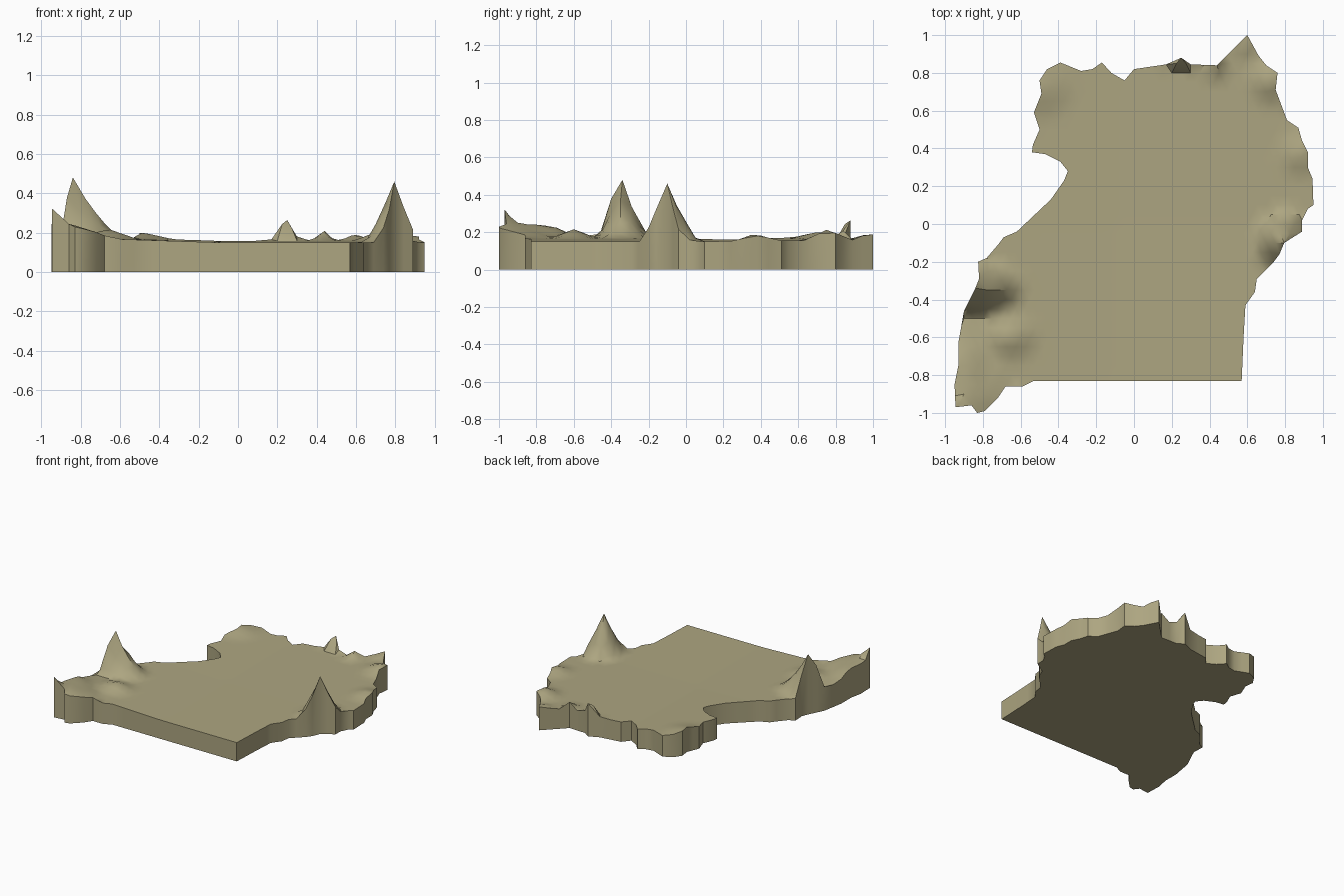
import bpy, bmesh, math
from mathutils import Vector
from mathutils.geometry import delaunay_2d_cdt

if "Cube" in bpy.data.objects:
    bpy.data.objects.remove(bpy.data.objects["Cube"])

# Coastline of the plateau, clockwise from the north-east tip
OUTLINE = [
    (.60, 1), (.66, .89), (.70, .84), (.76, .80), (.75, .71), (.78, .63), (.81, .55),
    (.87, .51), (.89, .44), (.92, .38), (.92, .30), (.945, .24), (.95, .10), (.92, .08),
    (.89, .02), (.89, -.04), (.795, -.10), (.77, -.16), (.74, -.20), (.69, -.25),
    (.65, -.29), (.64, -.36), (.59, -.43), (.58, -.60), (.57, -.83), (-.53, -.83),
    (-.59, -.86), (-.68, -.86), (-.72, -.92), (-.79, -.99), (-.83, -1), (-.86, -.96),
    (-.945, -.97), (-.95, -.85), (-.93, -.75), (-.93, -.63), (-.90, -.46), (-.87, -.40),
    (-.84, -.34), (-.82, -.29), (-.825, -.20), (-.78, -.18), (-.72, -.11), (-.69, -.07),
    (-.62, -.04), (-.44, .13), (-.37, .23), (-.35, .28), (-.39, .33), (-.47, .37),
    (-.54, .38), (-.535, .42), (-.50, .50), (-.53, .59), (-.49, .69), (-.50, .76),
    (-.46, .82), (-.39, .855), (-.28, .81), (-.22, .82), (-.17, .855), (-.12, .80),
    (-.05, .76), (0, .82), (.17, .845), (.25, .88), (.30, .845), (.44, .84),
]

# Hills: x, y, height, x radius, y radius, steepness
HILLS = [
    (-.84, -.34, .31, .27, .15, 1.5), (-.87, -.40, .07, .06, .04, 1),   # west peak
    (.795, -.10, .31, .15, .17, 1.2),                                   # east peak
    (-.90, -.93, .09, .28, .30, 1), (-.945, -.97, .08, .08, .05, 1),    # south-west
    (-.66, -.60, .05, .16, .12, 1), (-.92, -.70, .04, .15, .2, 1),
    (.24, .87, .13, .08, .07, 1), (.43, .84, .06, .06, .08, 1),         # north rim
    (.60, .97, .04, .08, .10, 1), (.73, .76, .06, .14, .13, 1),
    (.88, .37, .04, .12, .12, 1), (-.50, .72, .035, .18, .16, 1),
]


def height(x, y):
    z = .15 + .02 * min(1, max(0, -x - .1) / .6) + .01 * max(0, y)
    for hx, hy, h, rx, ry, p in HILLS:
        z += h * max(0, 1 - math.hypot((x - hx) / rx, (y - hy) / ry)) ** p
    return z


# Split long border edges
border = []
for a, b in zip(OUTLINE, OUTLINE[1:] + OUTLINE[:1]):
    a, b = Vector(a), Vector(b)
    n = max(1, math.ceil((b - a).length / .1))
    border += [a.lerp(b, i / n) for i in range(n)]
count = len(border)

# Inner points on a staggered grid, clear of the border
step = .05
inner = []
for j in range(-20, 21):
    for i in range(-20, 21):
        p = Vector(((i + .5 * (j % 2)) * step, j * step))
        if min((p - q).length for q in border) > .025:
            inner.append(p)

edges = [(i, (i + 1) % count) for i in range(count)]
pts, _, tris, *_ = delaunay_2d_cdt(border + inner, edges, [], 1, 1e-5)

# Terrain surface
bm = bmesh.new()
vs = [bm.verts.new((p.x, p.y, height(p.x, p.y))) for p in pts]
for t in tris:
    bm.faces.new([vs[i] for i in t])
bmesh.ops.delete(bm, geom=[v for v in bm.verts if not v.link_faces], context='VERTS')

# Side walls and flat underside
rim = [e for e in bm.edges if e.is_boundary]
new = bmesh.ops.extrude_edge_only(bm, edges=rim)['geom']
for v in new:
    if isinstance(v, bmesh.types.BMVert):
        v.co.z = 0
low = [e for e in new if isinstance(e, bmesh.types.BMEdge) and e.is_boundary]
bmesh.ops.edgeloop_fill(bm, edges=low)
bmesh.ops.recalc_face_normals(bm, faces=bm.faces)

mesh = bpy.data.meshes.new("relief_map")
bm.to_mesh(mesh)
bm.free()
obj = bpy.data.objects.new("relief_map", mesh)
bpy.context.collection.objects.link(obj)

khaki = bpy.data.materials.new("khaki")
khaki.diffuse_color = (.42, .38, .22, 1)
khaki.use_nodes = True
khaki.node_tree.nodes["Principled BSDF"].inputs["Base Color"].default_value = khaki.diffuse_color
mesh.materials.append(khaki)

bpy.context.view_layer.objects.active = obj
obj.select_set(True)
bpy.ops.object.shade_smooth_by_angle(angle=math.radians(40))
